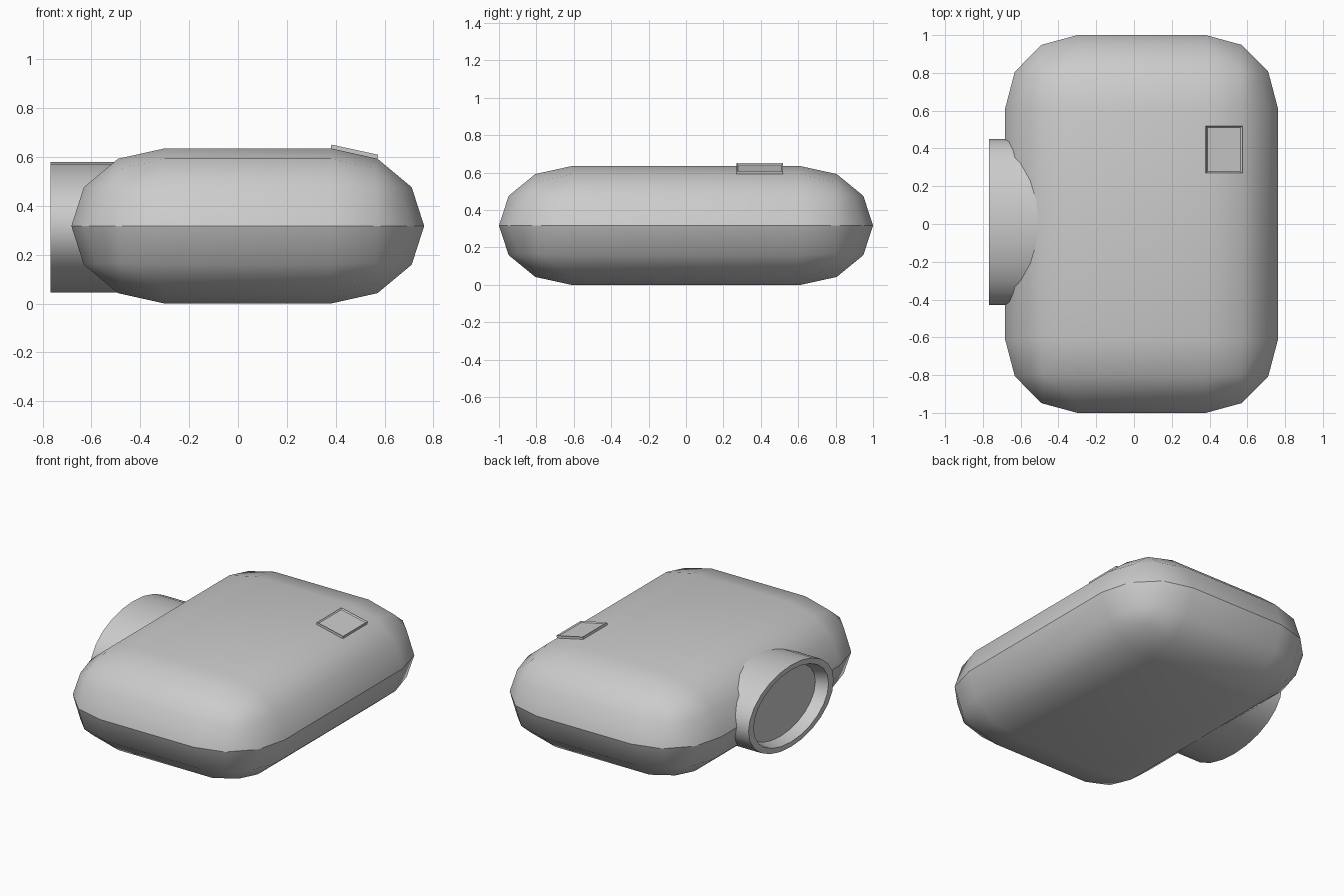
import bpy, bmesh, math
from mathutils import Matrix, Vector

if "Cube" in bpy.data.objects:
    bpy.data.objects.remove(bpy.data.objects["Cube"])


def make_object(name, bm):
    mesh = bpy.data.meshes.new(name)
    bmesh.ops.recalc_face_normals(bm, faces=bm.faces)
    bm.to_mesh(mesh)
    bm.free()
    ob = bpy.data.objects.new(name, mesh)
    bpy.context.collection.objects.link(ob)
    return ob


# Pillow-shaped body: box with three-segment rounding, stretched to size
RX, RY, RZ = 0.382, 0.388, 0.3175
bm = bmesh.new()
bmesh.ops.create_cube(bm, size=1, matrix=Matrix.Diagonal((1.444 / RX, 2 / RY, 2, 1)))
bmesh.ops.bevel(bm, geom=bm.edges[:], offset=0.9999, segments=3, profile=0.5,
                affect='EDGES', clamp_overlap=False)
bmesh.ops.remove_doubles(bm, verts=bm.verts, dist=0.002)
bmesh.ops.transform(bm, verts=bm.verts, matrix=Matrix.Translation((0.04, 0, RZ))
                    @ Matrix.Diagonal((RX, RY, RZ, 1)))
for f in bm.faces:
    f.smooth = True
# Crisp seam around the middle
for e in bm.edges:
    if all(abs(v.co.z - RZ) < 0.003 for v in e.verts):
        e.smooth = False
make_object("body", bm)

# Oval lens barrel on the left side, with a recessed glass disc
SEG = 24
profile = [(-0.40, 1.0), (-0.767, 1.0), (-0.767, 0.88), (-0.69, 0.82)]
bm = bmesh.new()
rings = []
for x, r in profile:
    rings.append([bm.verts.new((x,
                                0.01 + 0.44 * r * math.cos(2 * math.pi * i / SEG),
                                0.3125 + 0.267 * r * math.sin(2 * math.pi * i / SEG)))
                  for i in range(SEG)])
for a, b in zip(rings, rings[1:]):
    for i in range(SEG):
        j = (i + 1) % SEG
        bm.faces.new((a[i], a[j], b[j], b[i]))
bm.faces.new(rings[0])
bm.faces.new(rings[-1])
lens = make_object("lens_barrel", bm)
bpy.context.view_layer.objects.active = lens
lens.select_set(True)
bpy.ops.object.shade_smooth_by_angle(angle=math.radians(32))

# Shallow framed button lying on the sloped upper edge
bm = bmesh.new()
bmesh.ops.create_cube(bm, size=1, matrix=Matrix.Diagonal((0.195, 0.25, 0.03, 1)))
bm.normal_update()
top = max(bm.faces, key=lambda f: f.calc_center_median().z)
bmesh.ops.inset_region(bm, faces=[top], thickness=0.011)
bmesh.ops.translate(bm, verts=top.verts[:], vec=Vector((0, 0, -0.007)))
bmesh.ops.transform(bm, verts=bm.verts, matrix=Matrix.Translation((0.475, 0.394, 0.615))
                    @ Matrix.Rotation(0.215, 4, 'Y'))
make_object("button", bm)
